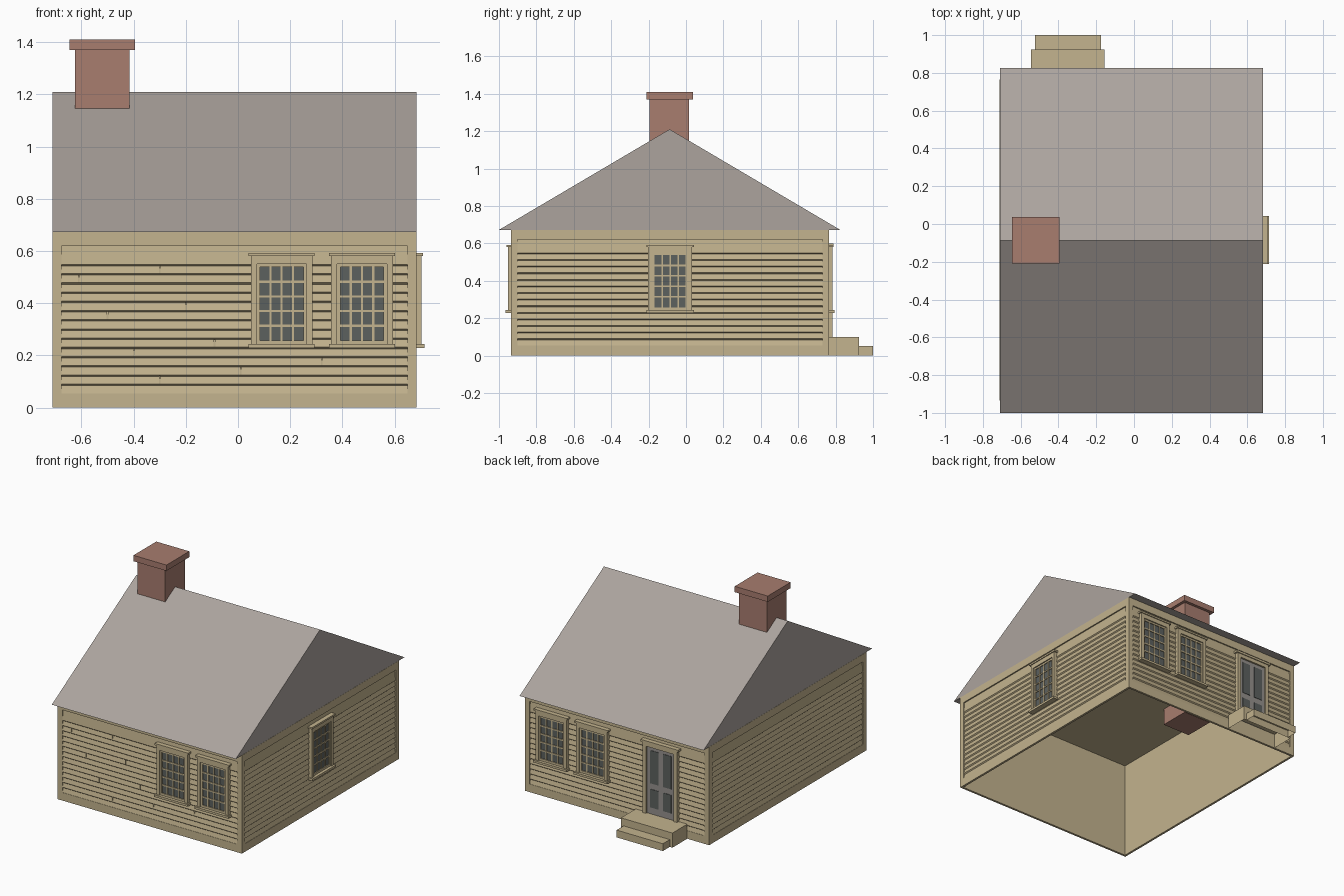
import bpy, bmesh
from math import pi
from mathutils import Matrix, Vector

if "Cube" in bpy.data.objects:
    bpy.data.objects.remove(bpy.data.objects["Cube"])


def material(name, *rgb):
    lin = [((c / 255 + 0.055) / 1.055) ** 2.4 for c in rgb] + [1]
    m = bpy.data.materials.new(name)
    m.use_nodes = True
    m.diffuse_color = lin
    m.node_tree.nodes["Principled BSDF"].inputs["Base Color"].default_value = lin
    return m


TAN = material("tan paint", 195, 179, 142)
ROOF = material("grey shingle", 172, 164, 158)
BRICK = material("red brick", 168, 125, 111)
GLASS = material("dark glass", 92, 97, 95)
DOOR = material("grey door paint", 150, 145, 141)


def finish(name, bm, mat, frame=Matrix()):
    bmesh.ops.recalc_face_normals(bm, faces=bm.faces)
    bm.transform(frame)
    me = bpy.data.meshes.new(name)
    bm.to_mesh(me)
    bm.free()
    me.materials.append(mat)
    ob = bpy.data.objects.new(name, me)
    bpy.context.collection.objects.link(ob)
    return ob


def boxes(name, mat, spans, frame=Matrix(), open_bottom=False):
    """One object from boxes given as (x0, x1, y0, y1, z0, z1)."""
    bm = bmesh.new()
    for x0, x1, y0, y1, z0, z1 in spans:
        vs = bmesh.ops.create_cube(bm, size=1)["verts"]
        for v in vs:
            v.co = Vector((x1 if v.co.x > 0 else x0, y1 if v.co.y > 0 else y0,
                           z1 if v.co.z > 0 else z0))
        if open_bottom:
            low = [f for f in bm.faces if all(v.co.z == z0 and v in vs for v in f.verts)]
            bmesh.ops.delete(bm, geom=low, context='FACES_ONLY')
    return finish(name, bm, mat, frame)


def prism(name, mat, profile, x0, x1, frame=Matrix()):
    """Extrude a (y, z) profile along x."""
    bm = bmesh.new()
    face = bm.faces.new([bm.verts.new((x0, y, z)) for y, z in profile])
    ext = bmesh.ops.extrude_face_region(bm, geom=[face])["geom"]
    moved = [g for g in ext if isinstance(g, bmesh.types.BMVert)]
    bmesh.ops.translate(bm, verts=moved, vec=(x1 - x0, 0, 0))
    return finish(name, bm, mat, frame)


# Wall frames: local x runs along the wall, local -y points outward
CX, CY, EAVE = -0.0135, -0.085, 0.672
HX, HY = 0.6975, 0.85


def wall_frame(angle, x, y):
    return Matrix.Translation((x, y, 0)) @ Matrix.Rotation(angle, 4, 'Z')


FRONT = wall_frame(0, CX, CY - HY)
BACK = wall_frame(pi, CX, CY + HY)
LEFT = wall_frame(pi / 2, CX + HX, CY)
RIGHT = wall_frame(-pi / 2, CX - HX, CY)

LOW, TOP, BOARD, DEEP = 0.055, 0.62, 0.0353, 0.015


def wall(side, frame, half):
    # Corner boards, skirt and frieze
    inner = half - 0.035
    boxes(side + "_wall_trim", TAN, [
        (-half, half, 0, DEEP, 0, LOW), (-half, half, 0, DEEP, TOP, EAVE),
        (-half, -inner, 0, DEEP, LOW, TOP), (inner, half, 0, DEEP, LOW, TOP)], frame)
    # Lapped siding with a double-height top board
    profile = [(DEEP, LOW)]
    for i in range(15):
        z = LOW + i * BOARD
        end = TOP if i == 14 else z + BOARD - 0.006
        profile += [(0.002, z), (0.009, end)]
    profile.append((DEEP, TOP))
    prism(side + "_siding", TAN, profile, -inner, inner, frame)


def window(name, frame, u):
    f = frame @ Matrix.Translation((u, 0, 0))
    back = 0.008
    # Casing, head and sill
    boxes(name + "_casing", TAN, [
        (-0.118, -0.095, -0.018, back, 0.24, 0.58),
        (0.095, 0.118, -0.018, back, 0.24, 0.58),
        (-0.095, 0.095, -0.018, back, 0.55, 0.58),
        (-0.127, 0.127, -0.024, back, 0.58, 0.592),
        (-0.127, 0.127, -0.03, back, 0.228, 0.243)], f)
    boxes(name + "_glass", GLASS, [(-0.095, 0.095, -0.004, back, 0.243, 0.55)], f)
    # Sash border and glazing bars
    bars = [(-0.095, -0.083, -0.011, 0, 0.243, 0.55), (0.083, 0.095, -0.011, 0, 0.243, 0.55)]
    bars += [(c - 0.004, c + 0.004, -0.009, 0, 0.243, 0.55) for c in (-0.043, 0, 0.043)]
    bars += [(-0.083, 0.083, -0.01, 0, 0.243, 0.258), (-0.083, 0.083, -0.01, 0, 0.538, 0.55)]
    for i in range(1, 5):
        z = 0.258 + i * 0.056
        bars.append((-0.083, 0.083, -0.0095, 0, z - 0.0045, z + 0.0045))
    boxes(name + "_sash", TAN, bars, f)


for side, frame, half in (("front", FRONT, HX), ("back", BACK, HX),
                          ("left", LEFT, HY), ("right", RIGHT, HY)):
    wall(side, frame, half)

# Staggered butt joints in the front siding
joints = [(-0.3, 13), (-0.61, 12), (-0.2, 9), (-0.5, 8), (-0.09, 5),
          (-0.4, 4), (0.32, 3), (0.01, 2), (-0.3, 1)]
boxes("front_board_joints", TAN, [
    (x - CX - 0.003, x - CX + 0.003, 0.001, DEEP, LOW + r * BOARD, LOW + (r + 1) * BOARD - 0.005)
    for x, r in joints], FRONT)

# Windows
for label, x in (("inner", 0.167), ("outer", 0.475)):
    window("front_" + label + "_window", FRONT, x - CX)
    window("back_" + label + "_window", BACK, CX - x)
window("left_window", LEFT, 0)

# Back door
door = BACK @ Matrix.Translation((CX + 0.35, 0, 0))
boxes("door_casing", TAN, [
    (-0.13, -0.105, -0.018, 0.01, 0.1, 0.585), (0.105, 0.13, -0.018, 0.01, 0.1, 0.585),
    (-0.105, 0.105, -0.018, 0.01, 0.56, 0.585), (-0.142, 0.142, -0.024, 0.01, 0.585, 0.6)], door)
boxes("door_leaf", DOOR, [(-0.105, 0.105, -0.006, 0.01, 0.1, 0.56)], door)
boxes("door_panes", GLASS, [
    (min(s * 0.018, s * 0.08), max(s * 0.018, s * 0.08), -0.009, 0, z0, z1)
    for s in (-1, 1) for z0, z1 in ((0.145, 0.27), (0.31, 0.535))], door)

# Back steps, hollow underneath
boxes("upper_step", TAN, [(-0.545, -0.155, 0.765, 0.925, 0, 0.1)], open_bottom=True)
boxes("lower_step", TAN, [(-0.525, -0.175, 0.925, 1.0, 0, 0.05)], open_bottom=True)

# Ceiling and roof
boxes("ceiling", TAN, [(CX - HX + 0.01, CX + HX - 0.01, CY - HY + 0.01, CY + HY - 0.01,
                        EAVE - 0.006, EAVE - 0.001)])
prism("roof", ROOF, [(-1.0, EAVE), (-0.0875, 1.21), (0.825, EAVE)],
      CX - HX + 0.001, CX + HX - 0.001)

# Chimney, open below the ceiling
boxes("chimney_stack", BRICK, [(-0.625, -0.415, -0.195, 0.017, 0.55, 1.37)], open_bottom=True)
boxes("chimney_cap", BRICK, [(-0.645, -0.395, -0.21, 0.037, 1.37, 1.41)])
